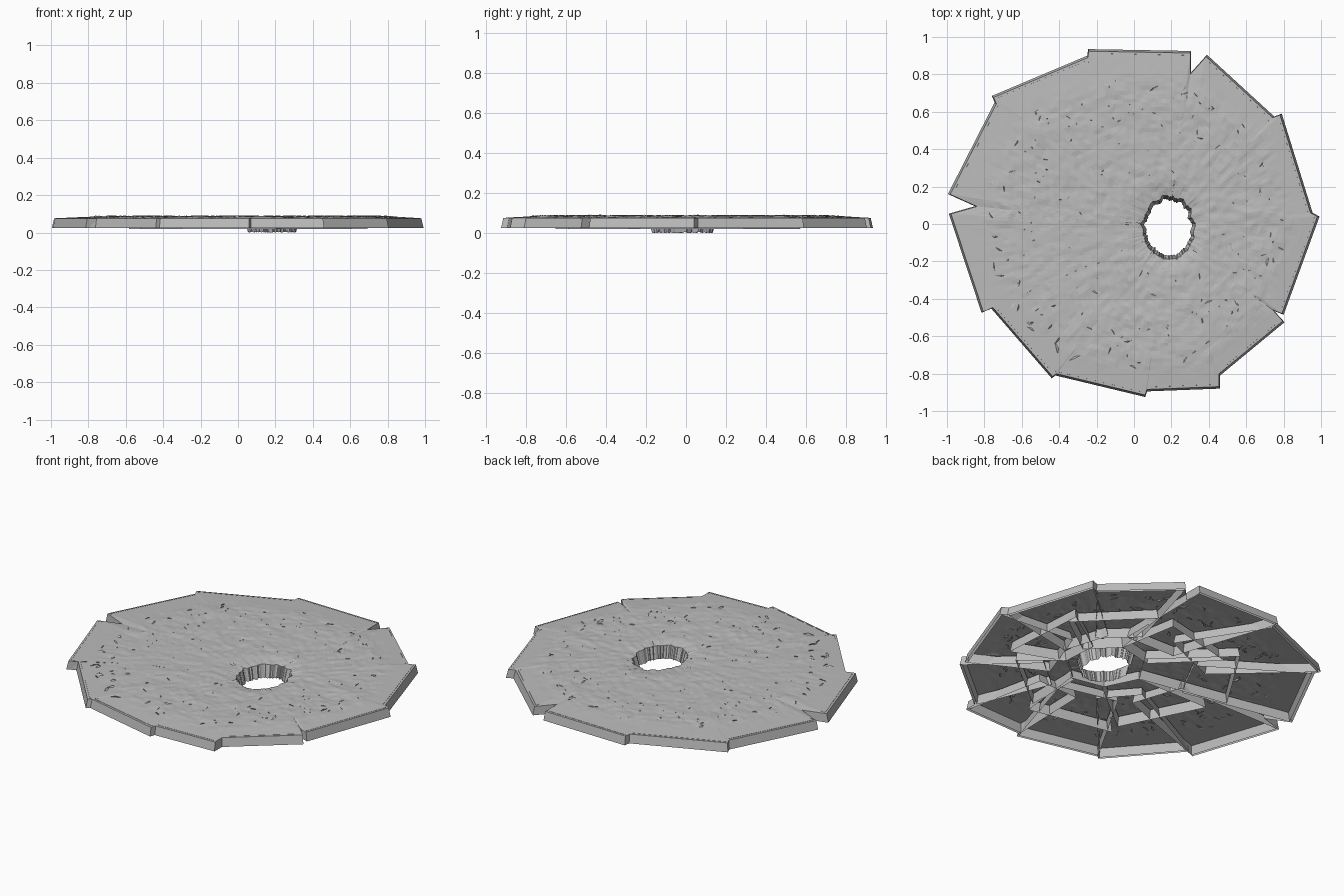
import bpy, bmesh, math, random
from mathutils import Vector, noise

if "Cube" in bpy.data.objects:
    bpy.data.objects.remove(bpy.data.objects["Cube"])

random.seed(4)
HOLE = Vector((0.185, -0.02))

stone = bpy.data.materials.new("grey stone")
stone.diffuse_color = (0.5, 0.5, 0.5, 1)
stone.use_nodes = True
stone.node_tree.nodes["Principled BSDF"].inputs["Base Color"].default_value = stone.diffuse_color

# broken paving outline, counter-clockwise from the right tip
OUTLINE = [Vector(p) for p in [
    (0.992, 0.04), (0.955, 0.06), (0.79, 0.59), (0.75, 0.575), (0.39, 0.905),
    (0.305, 0.81), (0.305, 0.925), (-0.245, 0.935), (-0.25, 0.90),
    (-0.76, 0.685), (-0.745, 0.65), (-0.995, 0.16), (-0.85, 0.095),
    (-0.99, 0.055), (-0.815, -0.475), (-0.765, -0.45), (-0.44, -0.825),
    (-0.42, -0.81), (0.06, -0.925), (0.07, -0.895), (0.46, -0.88),
    (0.46, -0.81), (0.805, -0.525), (0.75, -0.465), (0.80, -0.485)]]
EDGES = list(zip(OUTLINE, OUTLINE[1:] + OUTLINE[:1]))


def make(name, bm):
    me = bpy.data.meshes.new(name)
    bm.to_mesh(me)
    bm.free()
    me.materials.append(stone)
    ob = bpy.data.objects.new(name, me)
    bpy.context.collection.objects.link(ob)
    return ob


def bridge(bm, a, b):
    n = len(a)
    for i in range(n):
        j = (i + 1) % n
        bm.faces.new((a[i], a[j], b[j], b[i]))


def hole_point(ang, grow):
    d = Vector((math.cos(ang), math.sin(ang)))
    k = grow + 0.13 * noise.noise(Vector((d.x * 4, d.y * 4, 2))) \
        + 0.06 * noise.noise(Vector((d.x * 15, d.y * 15, 5)))
    return HOLE + Vector((d.x * 0.125, d.y * 0.15)) * k


def surface_z(p, t):
    z = 0.087 if t < 0.75 else 0.087 - 0.011 * (t - 0.75) / 0.25
    rough = max(0.0, min(1.0, (0.9 - t) / 0.12))
    v = Vector((p.x, p.y, 0))
    z += rough * (0.004 * noise.noise(v * 9) + 0.004 * noise.noise(v * 26))
    if t < 0.1:
        z -= 0.012 * (1 - t / 0.1)      # worn lip at the hole
    return z


# rough top surface with outer rim and ragged hole wall
samples = []
for a, b in EDGES:
    n = max(1, math.ceil((b - a).length / 0.028))
    samples += [a.lerp(b, i / n) for i in range(n)]
angles = [math.atan2(p.y - HOLE.y, p.x - HOLE.x) for p in samples]

bm = bmesh.new()
RINGS = 34
rings = []
for r in range(RINGS + 1):
    t = r / RINGS
    ring = []
    for p, a in zip(samples, angles):
        u = t
        if 0 < r < RINGS:
            u += 0.35 / RINGS * noise.noise(Vector((p.x * 30, p.y * 30, r * 3.3)))
        q = hole_point(a, 1.12).lerp(p * 0.988, u)
        ring.append(bm.verts.new((q.x, q.y, surface_z(q, t))))
    rings.append(ring)
for r in range(RINGS):
    bridge(bm, rings[r], rings[r + 1])
rim = [bm.verts.new((p.x, p.y, 0.025)) for p in samples]
bridge(bm, rings[-1], rim)
bottom = []
for i, a in enumerate(angles):
    q = hole_point(a, 0.98)
    jag = 0.012 * abs(noise.noise(Vector((q.x * 60, q.y * 60, 0))))
    bottom.append(bm.verts.new((q.x, q.y, jag)))
low = min(v.co.z for v in bottom)
for v in bottom:
    v.co.z -= low
bridge(bm, bottom, rings[0])
make("stone_top", bm)


# slab side walls seen from underneath
def slab_walls(bm, pts, z_low):
    c = sum(pts, Vector((0, 0))) / len(pts)
    lo, hi = [], []
    for p in pts:
        q = p + (c - p).normalized() * 0.012
        lo.append(bm.verts.new((p.x, p.y, z_low)))
        hi.append(bm.verts.new((q.x, q.y, 0.078)))
    bridge(bm, lo, hi)


bm = bmesh.new()
for a, b in EDGES:
    if (b - a).length < 0.35:
        continue
    a, b = a * 0.985, b * 0.985
    mid = (a + b) / 2
    inner = HOLE + (mid - HOLE) * random.uniform(0.33, 0.45)
    k = random.uniform(0.5, 0.75)
    slab_walls(bm, [a, b, inner + (b - mid) * k, inner + (a - mid) * k], 0.025)
make("outer_slab_walls", bm)

bm = bmesh.new()
COUNT = 7
for i in range(COUNT):
    ang = (i + random.uniform(-0.15, 0.15)) * math.tau / COUNT
    d = Vector((math.cos(ang), math.sin(ang)))
    s = Vector((-d.y, d.x))
    near = HOLE + d * 0.2
    far = HOLE * 0.4 + d * random.uniform(0.5, 0.62)
    w = random.uniform(0.2, 0.27)
    slab_walls(bm, [near - s * 0.11, far - s * w, far + s * w, near + s * 0.11], 0.02)
make("inner_slab_walls", bm)

# small chipped flakes scattered in a ring on the top
bm = bmesh.new()
for i in range(190):
    ang = random.uniform(0, math.tau)
    rad = random.uniform(0.54, 0.79) if i < 165 else random.uniform(0.25, 0.5)
    p = Vector((rad * math.cos(ang), rad * math.sin(ang)))
    if (p - HOLE).length < 0.2:
        continue
    turn = random.uniform(0, math.tau)
    d = Vector((math.cos(turn), math.sin(turn))) * random.uniform(0.012, 0.035)
    s = Vector((-d.y, d.x)).normalized() * random.uniform(0.006, 0.016)
    tip = bm.verts.new((p.x, p.y, random.uniform(0.088, 0.092)))
    base = [bm.verts.new((q.x, q.y, 0.081)) for q in (p - d, p + s * 0.25 + d, p + s)]
    base[1].co.z = 0.084
    for j in range(3):
        bm.faces.new((base[j], base[(j + 1) % 3], tip))
bmesh.ops.recalc_face_normals(bm, faces=bm.faces)
make("surface_flakes", bm)
